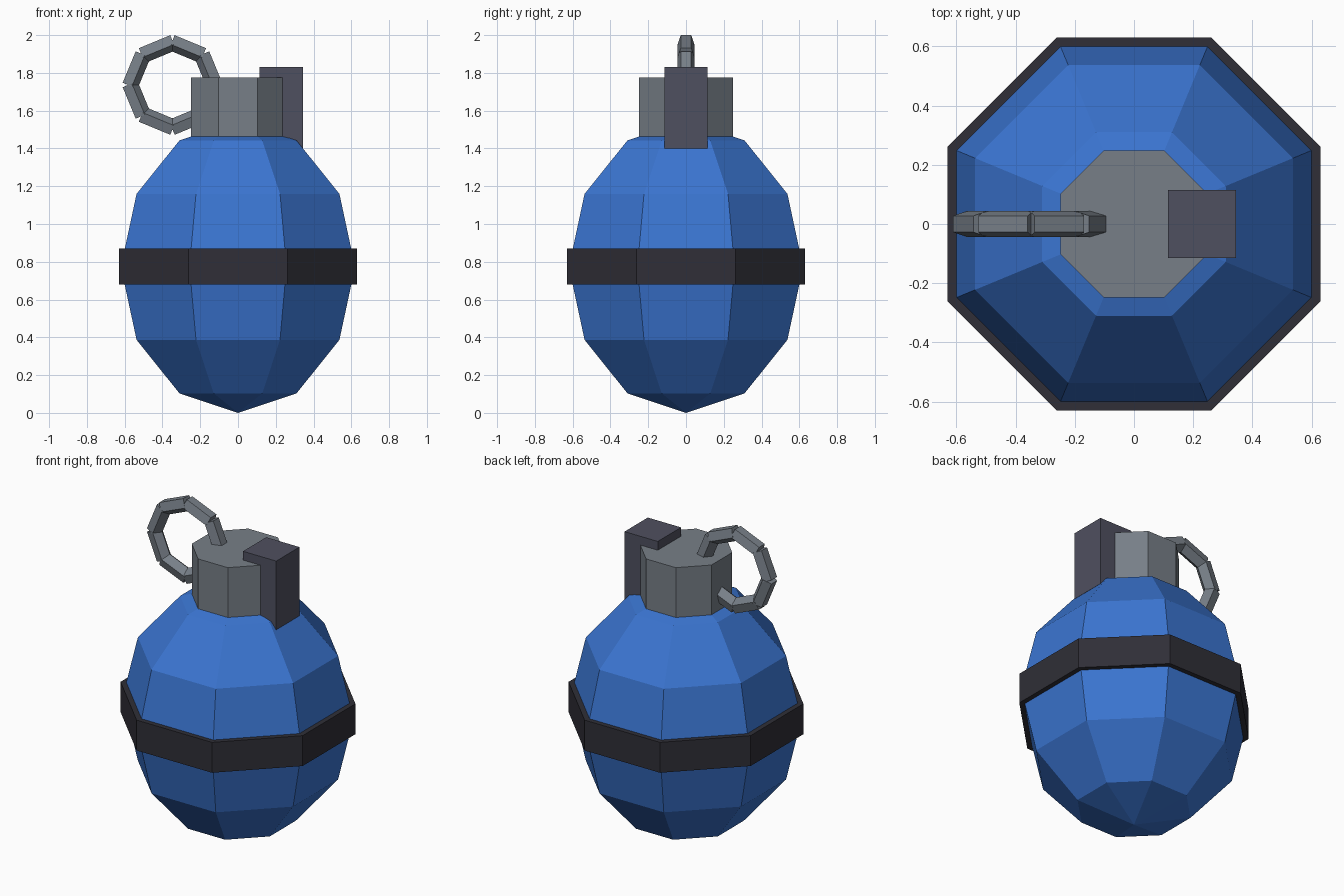
import bpy, bmesh
from math import pi, cos, sin
from mathutils import Matrix, Vector

cube = bpy.data.objects.get("Cube")
if cube:
    bpy.data.objects.remove(cube, do_unlink=True)

SIDES = 8
FLAT = cos(pi / SIDES)          # apothem / corner radius of an octagon
TURN = Matrix.Rotation(pi / SIDES, 4, 'Z')   # flat side to the front


def material(name, rgb):
    m = bpy.data.materials.new(name)
    m.use_nodes = True
    colour = (*rgb, 1)
    m.diffuse_color = colour
    m.node_tree.nodes["Principled BSDF"].inputs["Base Color"].default_value = colour
    return m


def finish(name, bm, mat):
    bmesh.ops.recalc_face_normals(bm, faces=bm.faces)
    mesh = bpy.data.meshes.new(name)
    bm.to_mesh(mesh)
    bm.free()
    mesh.materials.append(mat)
    obj = bpy.data.objects.new(name, mesh)
    bpy.context.collection.objects.link(obj)
    return obj


def octagon_block(name, apothem, bottom, top, mat):
    bm = bmesh.new()
    r = apothem / FLAT
    bmesh.ops.create_cone(bm, cap_ends=True, segments=SIDES, radius1=r, radius2=r,
                          depth=top - bottom,
                          matrix=Matrix.Translation((0, 0, (top + bottom) / 2)) @ TURN)
    return finish(name, bm, mat)


blue = material("blue paint", (0.043, 0.178, 0.64))
dark = material("dark band", (0.029, 0.028, 0.038))
steel = material("grey steel", (0.185, 0.212, 0.245))
lever_grey = material("slate lever", (0.078, 0.080, 0.115))

# Faceted egg-shaped body
bm = bmesh.new()
half_height, half_width = 0.773, 0.62
bmesh.ops.create_uvsphere(bm, u_segments=SIDES, v_segments=6, radius=1)
r = half_width / FLAT
bm.transform(Matrix.Translation((0, 0, half_height)) @ TURN
             @ Matrix.Diagonal((r, r, half_height, 1)))
finish("body", bm, blue)

# Waist band and neck cap
octagon_block("waist_band", 0.63, 0.68, 0.87, dark)
octagon_block("neck_cap", 0.248, 1.46, 1.775, steel)

# Lever block on the left side of the cap
bm = bmesh.new()
bmesh.ops.create_cube(bm, size=1, matrix=Matrix.Translation((0.23, 0, 1.615))
                      @ Matrix.Diagonal((0.23, 0.23, 0.43, 1)))
finish("lever", bm, lever_grey)

# Pull ring: eight separate five-sided links, flat side outward
bm = bmesh.new()
centre = Vector((-0.347, 0, 1.736))
for i in range(SIDES):
    a = (i + 0.5) * 2 * pi / SIDES
    out = Vector((cos(a), 0, sin(a)))
    side = Vector((0, 1, 0))
    axes = Matrix((side, -out, side.cross(-out))).transposed().to_4x4()
    bmesh.ops.create_cone(bm, cap_ends=True, segments=5, radius1=0.047, radius2=0.047,
                          depth=0.18,
                          matrix=Matrix.Translation(centre + out * 0.21) @ axes)
finish("pull_ring", bm, steel)
